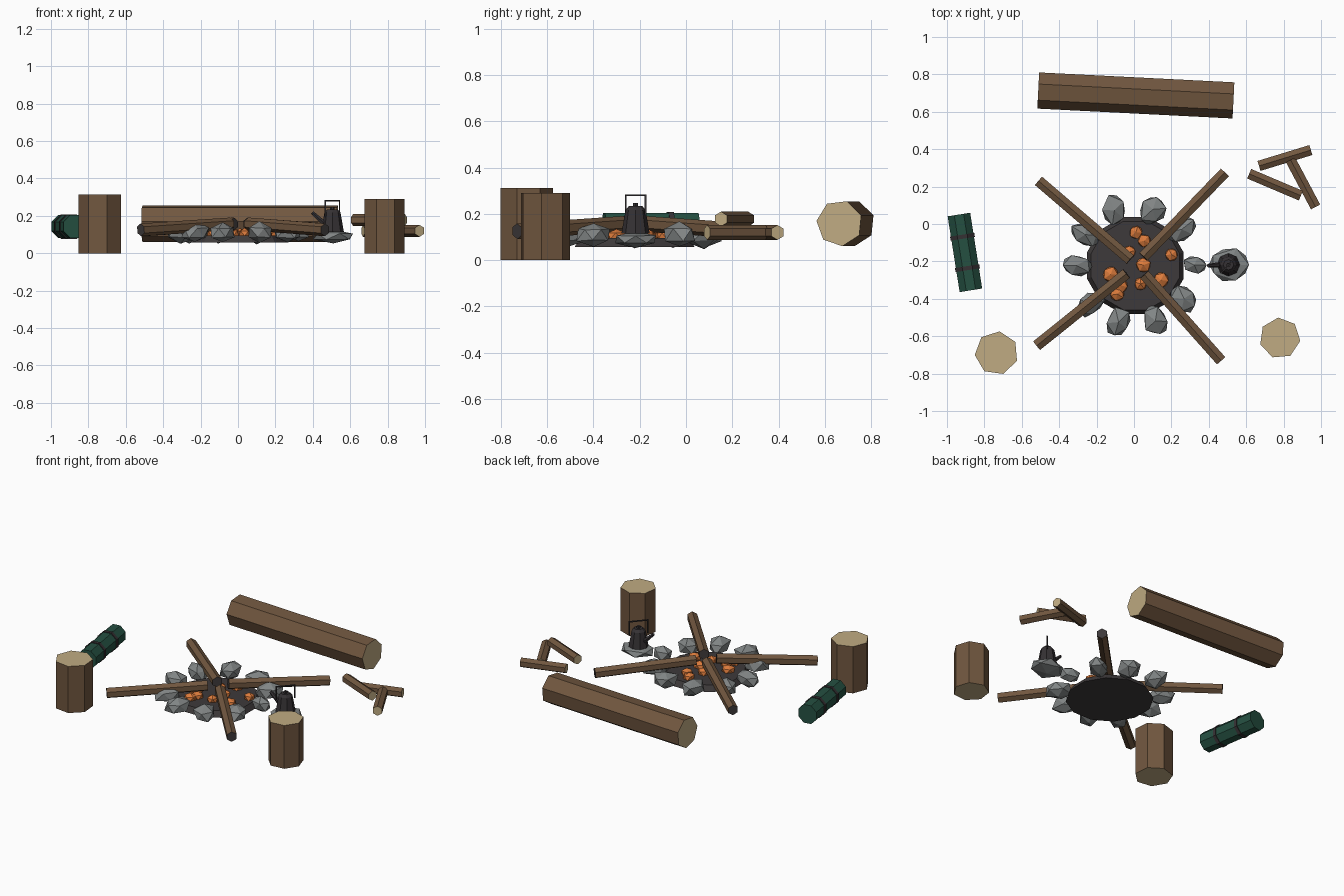
import bpy, bmesh, math, random
from mathutils import Vector, Matrix

random.seed(4)
if "Cube" in bpy.data.objects:
    bpy.data.objects.remove(bpy.data.objects["Cube"])


def material(name, rgb):
    m = bpy.data.materials.new(name)
    m.use_nodes = True
    m.diffuse_color = (*rgb, 1)
    m.node_tree.nodes["Principled BSDF"].inputs["Base Color"].default_value = (*rgb, 1)
    return m


bark = material("bark brown", (0.165, 0.095, 0.05))
wood = material("cut wood", (0.53, 0.41, 0.225))
char = material("charcoal", (0.048, 0.042, 0.043))
stone = material("stone grey", (0.22, 0.235, 0.235))
ember = material("ember orange", (0.72, 0.2, 0.045))
green = material("canvas green", (0.018, 0.08, 0.053))
iron = material("dark iron", (0.036, 0.031, 0.034))


def finish(bm, name, mats):
    bmesh.ops.recalc_face_normals(bm, faces=bm.faces)
    mesh = bpy.data.meshes.new(name)
    bm.to_mesh(mesh)
    bm.free()
    for m in mats:
        mesh.materials.append(m)
    obj = bpy.data.objects.new(name, mesh)
    bpy.context.collection.objects.link(obj)
    return obj


def rod(name, a, b, radius, sides, mats, roll=0, end_radius=None):
    """Prism from a to b; the second material, if any, covers the end caps."""
    a, b = Vector(a), Vector(b)
    d = (b - a).normalized()
    side = Vector((0, 0, 1)).cross(d)
    side = side.normalized() if side.length > 0.01 else Vector((1, 0, 0))
    up = d.cross(side)
    bm = bmesh.new()
    rings = []
    for p, r in ((a, radius), (b, radius if end_radius is None else end_radius)):
        ring = []
        for i in range(sides):
            t = math.radians(roll) + math.tau * i / sides
            ring.append(bm.verts.new(p + r * (side * math.cos(t) + up * math.sin(t))))
        rings.append(ring)
    low, high = rings
    for i in range(sides):
        j = (i + 1) % sides
        bm.faces.new((low[i], low[j], high[j], high[i]))
    for ring in rings:
        bm.faces.new(ring).material_index = len(mats) - 1
    return finish(bm, name, mats)


def lying(name, centre, length, angle, radius, sides, mats, roll=0):
    t = math.radians(angle)
    half = Vector((math.cos(t), math.sin(t), 0)) * length / 2
    c = Vector(centre)
    return rod(name, c - half, c + half, radius, sides, mats, roll)


def rock(name, centre, scale, angle, mat, jitter=0.15):
    bm = bmesh.new()
    bmesh.ops.create_icosphere(bm, subdivisions=1, radius=1)
    for v in bm.verts:
        v.co *= 1 + random.uniform(-jitter, jitter)
    bm.transform(Matrix.Translation(centre) @ Matrix.Rotation(math.radians(angle), 4, "Z")
                 @ Matrix.Diagonal((*scale, 1)))
    return finish(bm, name, [mat])


# Seats: two stumps and a long log
rod("left_stump", (0.78, -0.61, 0), (0.78, -0.61, 0.29), 0.11, 7, [bark, wood], 95)
rod("right_stump", (-0.735, -0.69, 0), (-0.735, -0.69, 0.313), 0.117, 7, [bark, wood], 185)
lying("log_bench", (0.01, 0.69, 0.16), 1.045, -2.9, 0.1, 7, [bark, wood], 20)

# Fire pit with embers
PIT = Vector((0.007, -0.222, 0))
rod("ash_bed", PIT + Vector((0, 0, 0.058)), PIT + Vector((0, 0, 0.095)),
    0.268, 12, [char], 15, 0.245)
spots = [(0.01, -0.045), (0.055, -0.09), (0.05, -0.22), (-0.125, -0.27), (-0.09, -0.375),
         (0.035, -0.32), (0.145, -0.3), (0.2, -0.163), (-0.025, -0.15), (-0.07, -0.33)]
for i, (x, y) in enumerate(spots):
    r = random.uniform(0.036, 0.048)
    rock(f"ember_{i + 1}", (x, y, 0.105), (r, r, 0.03), 47 * i, ember, 0.06)

# Ring of stones
for i in range(10):
    angle = 2 + 36 * i + random.uniform(-3, 3)
    t = math.radians(angle)
    spot = PIT + Vector((math.cos(t), math.sin(t), 0)) * 0.315 + Vector((0, 0, 0.11))
    scale = (0.088, random.uniform(0.058, 0.072), 0.055)
    if i == 0:
        scale = (0.068, 0.048, 0.05)
    rock(f"ring_stone_{i + 1}", spot, scale, angle, stone)

# Logs leaning together over the fire
fire_logs = [((-0.51, 0.23), (-0.02, -0.19)), ((0.485, 0.275), (0.05, -0.175)),
             ((-0.52, -0.65), (-0.04, -0.265)), ((0.465, -0.73), (0.055, -0.27))]
for i, (outer, inner) in enumerate(fire_logs):
    rod(f"fire_log_{i + 1}", (*outer, 0.125), (*inner, 0.157), 0.034, 6, [bark, char], 30)

# Spare firewood
lying("firewood_back", (0.807, 0.353, 0.12), 0.29, 17, 0.032, 6, [bark, wood], 30)
lying("firewood_top", (0.754, 0.21, 0.178), 0.3, -23, 0.032, 6, [bark, wood], 30)
lying("firewood_side", (0.904, 0.217, 0.12), 0.285, -62, 0.032, 6, [bark, wood], 30)

# Rolled bedding with two straps
roll_mid = Vector((-0.904, -0.152, 0.143))
along = Vector((math.cos(math.radians(-81)), math.sin(math.radians(-81)), 0))
lying("bed_roll", roll_mid, 0.41, -81, 0.066, 8, [green], 22.5)
for i, s in enumerate((-0.085, 0.085)):
    lying(f"bed_roll_strap_{i + 1}", roll_mid + along * s, 0.022, -81, 0.071, 8, [iron], 22.5)

# Kettle on a flat stone
K = Vector((0.505, -0.218, 0))


def at(x, y, z):
    return K + Vector((x, y, z))


rock("kettle_stone", at(0.005, 0, 0.09), (0.125, 0.095, 0.035), 0, stone, 0.1)
rod("kettle_body", at(0, 0, 0.115), at(0, 0, 0.218), 0.061, 8, [iron], 0, 0.043)
rod("kettle_lid", at(0, 0, 0.218), at(0, 0, 0.235), 0.043, 8, [iron], 0, 0.028)
rod("kettle_knob", at(0, 0, 0.232), at(0, 0, 0.248), 0.012, 6, [iron])
rod("kettle_spout", at(-0.04, 0, 0.155), at(-0.108, -0.005, 0.218), 0.016, 6, [iron], 0, 0.01)
hx, hy = 0.038, 0.043
for i, s in enumerate((-1, 1)):
    rod(f"kettle_handle_post_{i + 1}", at(s * hx, s * hy, 0.195), at(s * hx, s * hy, 0.285),
        0.005, 4, [iron], 45)
rod("kettle_handle_bar", at(-hx, -hy, 0.281), at(hx, hy, 0.281), 0.005, 4, [iron], 45)
